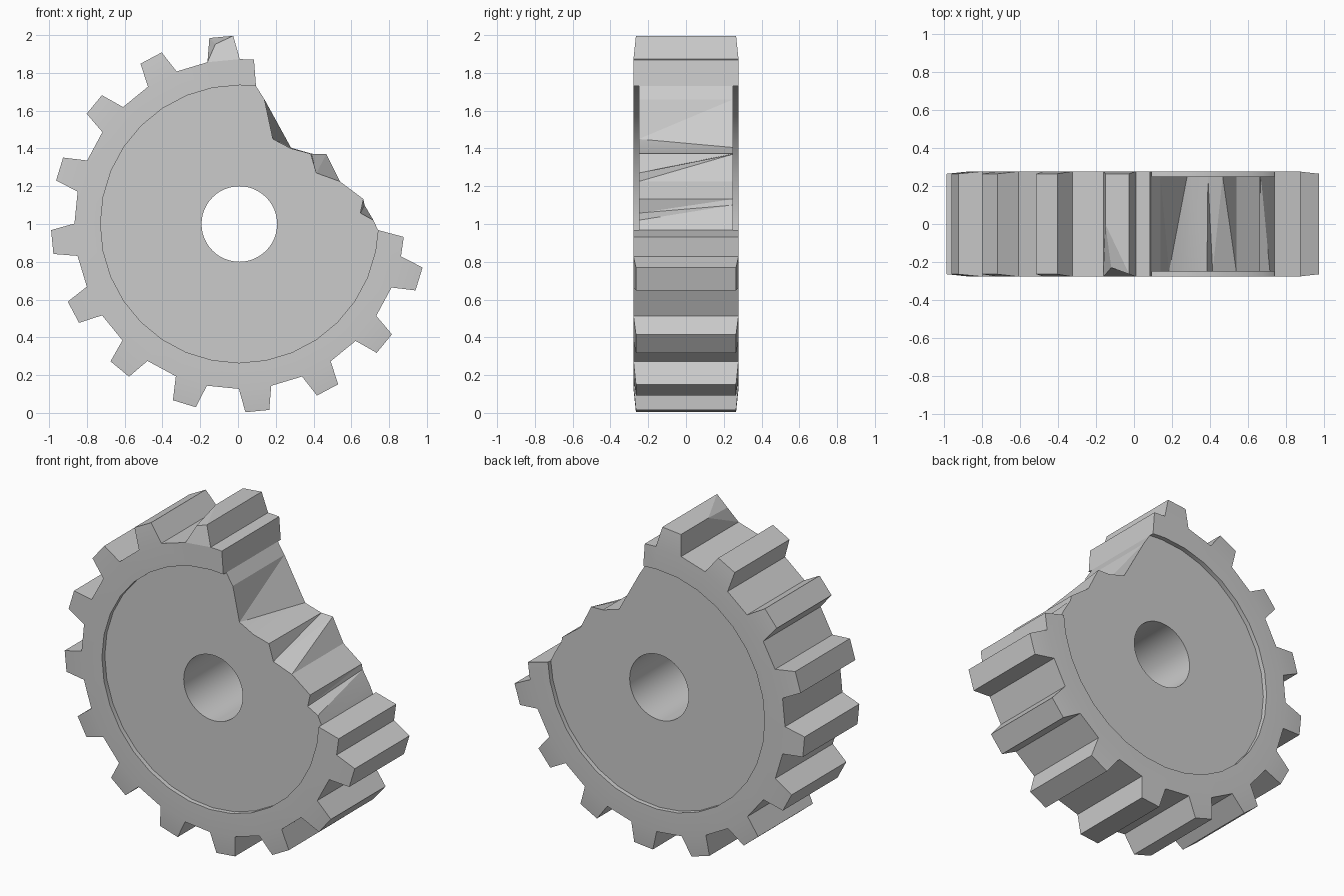
import bpy, bmesh
from math import radians, sin, cos, tau
from mathutils import Vector

if "Cube" in bpy.data.objects:
    bpy.data.objects.remove(bpy.data.objects["Cube"])

CX, CZ = 0.007, 1.0
R_IN, R_ROOT, R_TIP, R_HOLE = 0.735, 0.873, 0.997, 0.2
Y_DISC, Y_RIM, Y_TIP = 0.25, 0.278, 0.265
BASE, TIP = 5.65, 3.65            # half angles of a tooth
TEETH = [95.5 + 22.5 * i for i in range(12)]

bm = bmesh.new()


def polar(r, deg, y):
    a = radians(deg)
    return Vector((CX + r * cos(a), y, CZ + r * sin(a)))


def face(*pts):
    return bm.faces.new([bm.verts.new(p) for p in pts])


# Rim: a C-shaped band, open where the gear is broken
spans = [(83.1, 84.9)]
for c in TEETH:
    spans += [(c - BASE, c - BASE), (c + BASE, c + BASE)]
spans.append((357.5, 355.5))


def section(inner, outer):
    return [polar(R_IN, inner, -Y_DISC), polar(R_IN, inner, -Y_RIM),
            polar(R_ROOT, outer, -Y_RIM), polar(R_ROOT, outer, Y_RIM),
            polar(R_IN, inner, Y_RIM), polar(R_IN, inner, Y_DISC)]


rings = [section(*s) for s in spans]
for n, (a, b) in enumerate(zip(rings, rings[1:])):
    for k in range(5):
        if k == 2 and n % 2:      # under a tooth: left open
            continue
        face(a[k], a[k + 1], b[k + 1], b[k])
face(*rings[0])
face(*rings[-1])

# Teeth; the first one has a chipped front corner
for n, c in enumerate(TEETH):
    r0f, r1f = (polar(R_ROOT, c + s * BASE, -Y_RIM) for s in (-1, 1))
    r0b, r1b = (polar(R_ROOT, c + s * BASE, Y_RIM) for s in (-1, 1))
    t0f, t1f = (polar(R_TIP, c + s * TIP, -Y_TIP) for s in (-1, 1))
    t0b, t1b = (polar(R_TIP, c + s * TIP, Y_TIP) for s in (-1, 1))
    chip = t1f
    if n == 0:
        t1f = Vector((t1f.x, 0.0, t1f.z))
        chip = Vector((-0.12, -0.23, 1.952))
        face(t1f, t0f, chip)
        face(t1f, chip, r1f)
    face(r0f, t0f, chip, r1f)
    face(r0b, r1b, t1b, t0b)
    face(t0f, t0b, t1b, t1f)
    face(r0f, r0b, t0b, t0f)
    face(r1f, t1f, t1b, r1b)

# Fracture surface between front and back break lines
front = [(.14, 1.66), (.185, 1.45), (.28, 1.40), (.385, 1.372), (.415, 1.27),
         (.54, 1.225), (.664, 1.132), (.648, 1.058), (.717, 1.02)]
back = [(.14, 1.66), (.28, 1.405), (.30, 1.398), (.39, 1.372), (.468, 1.37),
        (.54, 1.225), (.664, 1.132), (.67, 1.10), (.717, 1.02)]
f = [rings[0][0]] + [Vector((x, -Y_DISC, z)) for x, z in front] + [rings[-1][0]]
b = [rings[0][5]] + [Vector((x, Y_DISC, z)) for x, z in back] + [rings[-1][5]]
for i in range(len(f) - 1):
    face(f[i], f[i + 1], b[i])
    face(f[i + 1], b[i + 1], b[i])

# Axle hole wall
N = 48
hole = [[polar(R_HOLE, 360 * i / N, y) for i in range(N)] for y in (-Y_DISC, Y_DISC)]
for i in range(N):
    j = (i + 1) % N
    face(hole[0][i], hole[0][j], hole[1][j], hole[1][i])

# Recessed web faces with the hole
for side, (line, idx, sgn) in enumerate(((f, 0, -1), (b, 5, 1))):
    outline = line + [r[idx] for r in rings[-2:0:-1]]
    edges = []
    for loop in (outline, hole[side]):
        vs = [bm.verts.new(p) for p in loop]
        edges += [bm.edges.new((vs[i - 1], vs[i])) for i in range(len(vs))]
    bmesh.ops.triangle_fill(bm, edges=edges, use_beauty=True, normal=(0, sgn, 0))

bmesh.ops.remove_doubles(bm, verts=bm.verts, dist=0.0005)
bmesh.ops.recalc_face_normals(bm, faces=bm.faces)
mesh = bpy.data.meshes.new("broken_gear")
bm.to_mesh(mesh)
bm.free()
gear = bpy.data.objects.new("broken_gear", mesh)
bpy.context.collection.objects.link(gear)
bpy.context.view_layer.objects.active = gear
gear.select_set(True)
bpy.ops.object.shade_smooth_by_angle(angle=radians(15))
